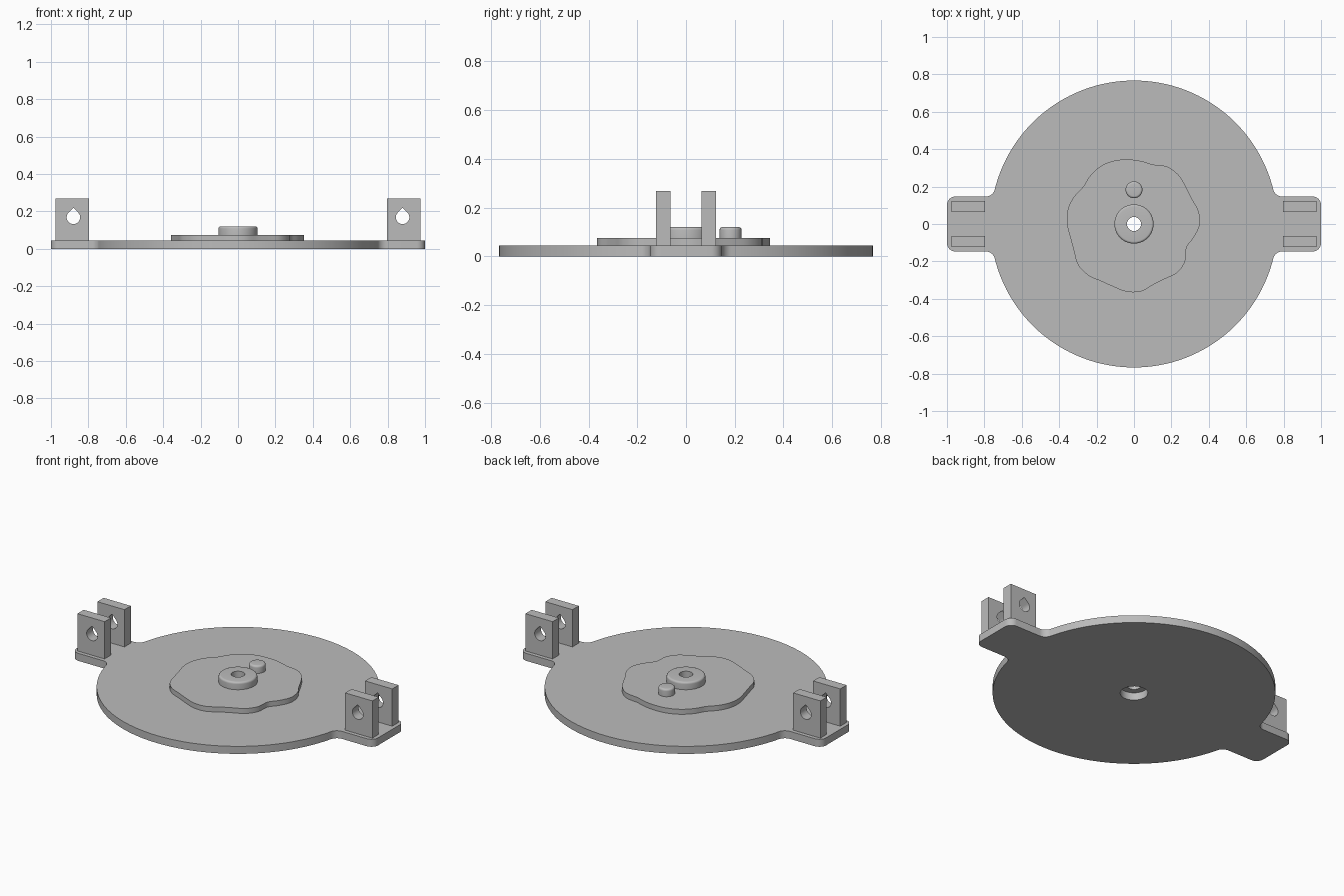
import bpy, bmesh
from math import sin, cos, pi, atan2, sqrt, radians
from mathutils import Matrix

cube = bpy.data.objects.get("Cube")
if cube:
    bpy.data.objects.remove(cube, do_unlink=True)

grey = bpy.data.materials.new("plain grey")
grey.use_nodes = True
colour = (0.5, 0.5, 0.5, 1)
grey.diffuse_color = colour
grey.node_tree.nodes["Principled BSDF"].inputs["Base Color"].default_value = colour

PLATE_TOP, CAM_TOP, KNOB_TOP, LUG_TOP = 0.045, 0.075, 0.12, 0.268
BORE = 0.0375


def arc(cx, cy, r, start, end, steps):
    return [(cx + r * cos(start + (end - start) * i / steps),
             cy + r * sin(start + (end - start) * i / steps)) for i in range(steps + 1)]


def circle(r, steps=48):
    return arc(0, 0, r, 0, 2 * pi, steps)[:-1]


def finish(obj):
    obj.data.materials.clear()
    obj.data.materials.append(grey)
    bpy.ops.object.select_all(action='DESELECT')
    obj.select_set(True)
    bpy.context.view_layer.objects.active = obj
    bpy.ops.object.shade_smooth_by_angle(angle=radians(30))


def slab(name, loops, depth, matrix):
    """Extrude an outline with holes, centred on its own plane."""
    curve = bpy.data.curves.new(name, 'CURVE')
    curve.dimensions = '2D'
    curve.fill_mode = 'BOTH'
    curve.extrude = depth / 2
    for loop in loops:
        spline = curve.splines.new('POLY')
        spline.points.add(len(loop) - 1)
        for point, (x, y) in zip(spline.points, loop):
            point.co = (x, y, 0, 1)
        spline.use_cyclic_u = True
    source = bpy.data.objects.new(name + " outline", curve)
    bpy.context.collection.objects.link(source)
    bpy.context.view_layer.update()
    bm = bmesh.new()
    bm.from_mesh(source.to_mesh())
    source.to_mesh_clear()
    bpy.data.objects.remove(source)
    bpy.data.curves.remove(curve)
    bmesh.ops.remove_doubles(bm, verts=bm.verts, dist=1e-5)
    bmesh.ops.recalc_face_normals(bm, faces=bm.faces)
    bm.transform(matrix)
    mesh = bpy.data.meshes.new(name)
    bm.to_mesh(mesh)
    bm.free()
    obj = bpy.data.objects.new(name, mesh)
    bpy.context.collection.objects.link(obj)
    finish(obj)


def lathe(name, profile, x, y, closed):
    """Spin an (r, z) profile about a vertical axis."""
    bm = bmesh.new()
    verts = [bm.verts.new((r, 0, z)) for r, z in profile]
    edges = [bm.edges.new(pair) for pair in zip(verts, verts[1:])]
    if closed:
        edges.append(bm.edges.new((verts[-1], verts[0])))
    bmesh.ops.spin(bm, geom=verts + edges, axis=(0, 0, 1), cent=(0, 0, 0),
                   angle=2 * pi, steps=48, use_merge=True)
    bmesh.ops.remove_doubles(bm, verts=bm.verts, dist=1e-5)
    bmesh.ops.recalc_face_normals(bm, faces=bm.faces)
    bm.transform(Matrix.Translation((x, y, 0)))
    mesh = bpy.data.meshes.new(name)
    bm.to_mesh(mesh)
    bm.free()
    obj = bpy.data.objects.new(name, mesh)
    bpy.context.collection.objects.link(obj)
    finish(obj)


# Round base plate with two filleted ears and a wide bore
R, ear, fillet, corner = 0.767, 0.147, 0.05, 0.045
fx = sqrt((R + fillet) ** 2 - (ear + fillet) ** 2)
join = atan2(ear + fillet, fx)
quarter = arc(1 - corner, ear - corner, corner, 0, pi / 2, 8)
quarter += arc(fx, ear + fillet, fillet, -pi / 2, join - pi, 10)
quarter += arc(0, 0, R, join, pi / 2, 40)[1:]
half = quarter + [(-x, y) for x, y in reversed(quarter[:-1])]
outline = half + [(x, -y) for x, y in reversed(half)]
slab("base_plate", [outline, circle(2 * BORE)], PLATE_TOP,
     Matrix.Translation((0, 0, PLATE_TOP / 2)))

# Wavy cam disc, radii at equal angles smoothed with a cubic
radii = [.352, .351, .337, .342, .354, .354, .334, .339, .347, .355,
         .357, .349, .337, .353, .362, .358, .348, .352, .370, .368,
         .353, .353, .364, .362, .340, .337, .348, .338, .308, .329]
count, fine = len(radii), 5
wave = []
for i in range(count):
    a, b, c, d = (radii[(i + k) % count] for k in (-1, 0, 1, 2))
    for j in range(fine):
        t = j / fine
        r = b + t / 2 * (c - a + t * (2 * a - 5 * b + 4 * c - d + t * (3 * (b - c) + d - a)))
        angle = 2 * pi * (i + t) / count
        wave.append((r * cos(angle), r * sin(angle)))
slab("cam_disc", [wave, circle(BORE)], CAM_TOP - PLATE_TOP,
     Matrix.Translation((0, 0, (CAM_TOP + PLATE_TOP) / 2)))


# Bored hub and small pin with rounded top edges
def rounded_rim(r, z0, soft=0.012):
    return [(r, z0)] + arc(r - soft, KNOB_TOP - soft, soft, 0, pi / 2, 5)


lathe("centre_hub", [(BORE, CAM_TOP)] + rounded_rim(0.105, CAM_TOP) + [(BORE, KNOB_TOP)],
      0, 0, True)
lathe("cam_pin", [(0, CAM_TOP)] + rounded_rim(0.045, CAM_TOP) + [(0, KNOB_TOP)],
      0, 0.183, False)

# Upright lugs with teardrop holes, two on each ear
width, thick = 0.18, 0.06
height = LUG_TOP - PLATE_TOP
hole_z = 0.168 - PLATE_TOP
hole_r = 0.036
teardrop = arc(0, hole_z, hole_r, 3 * pi / 4, 9 * pi / 4, 30)
teardrop.append((0, hole_z + hole_r * sqrt(2)))
plate = [(-width / 2, 0), (width / 2, 0), (width / 2, height), (-width / 2, height)]
for side, sx in (("left", 1), ("right", -1)):
    for end, sy in (("front", -1), ("back", 1)):
        place = Matrix.Translation((sx * 0.887, sy * 0.094, PLATE_TOP))
        hole = [(x - sx * 0.007, z) for x, z in teardrop]
        slab(f"{side}_{end}_lug", [plate, hole], thick,
             place @ Matrix.Rotation(pi / 2, 4, 'X'))
